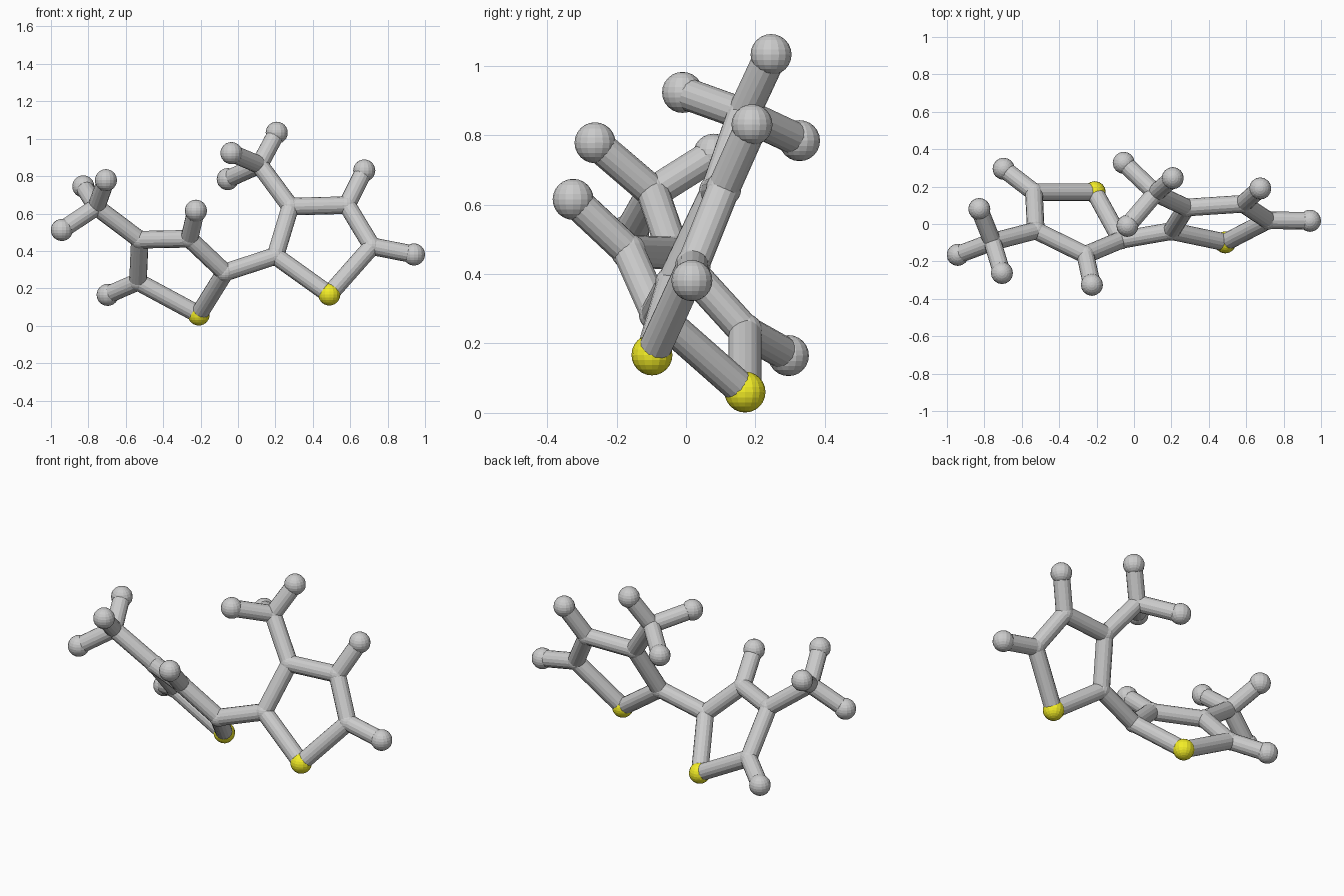
import bpy
from mathutils import Vector

if "Cube" in bpy.data.objects:
    bpy.data.objects.remove(bpy.data.objects["Cube"])

# Atom centres: two five-sided rings joined by one link, each with a three-pronged side group
ATOMS = {
    "left_ring_sulfur": (-.21, .17, .06), "left_ring_a": (-.07, -.085, .285),
    "left_ring_b": (-.26, -.165, .465), "left_ring_c": (-.525, -.035, .46),
    "left_ring_d": (-.535, .17, .235), "left_tip_b": (-.225, -.325, .615),
    "left_tip_d": (-.697, .295, .165), "left_methyl": (-.757, -.095, .635),
    "left_prong_1": (-.827, .08, .745), "left_prong_2": (-.706, -.262, .778),
    "left_prong_3": (-.942, -.165, .512),
    "right_ring_sulfur": (.488, -.098, .167), "right_ring_a": (.2, -.038, .373),
    "right_ring_b": (.28, .088, .637), "right_ring_c": (.583, .108, .645),
    "right_ring_d": (.716, .02, .425), "right_tip_c": (.675, .19, .83),
    "right_tip_d": (.941, .017, .381), "right_methyl": (.115, .165, .86),
    "right_prong_1": (.207, .245, 1.032), "right_prong_2": (-.035, -.01, .923),
    "right_prong_3": (-.055, .327, .784),
}
LINKS = [("left_ring_a", "right_ring_a"),
         ("left_ring_b", "left_tip_b"), ("left_ring_d", "left_tip_d"),
         ("left_ring_c", "left_methyl"), ("right_ring_c", "right_tip_c"),
         ("right_ring_d", "right_tip_d"), ("right_ring_b", "right_methyl")]
for side in ("left", "right"):
    ring = [f"{side}_ring_{k}" for k in ("sulfur", "a", "b", "c", "d")]
    LINKS += list(zip(ring, ring[1:] + ring[:1]))
    LINKS += [(f"{side}_methyl", f"{side}_prong_{i}") for i in (1, 2, 3)]

yellow = bpy.data.materials.new("yellow")
yellow.diffuse_color = (.9, .85, .02, 1)
yellow.use_nodes = True
yellow.node_tree.nodes["Principled BSDF"].inputs["Base Color"].default_value = yellow.diffuse_color

# Balls: large for sulfur and the free tips, small at the carbon joints
for name, p in ATOMS.items():
    big = any(k in name for k in ("sulfur", "tip", "prong"))
    bpy.ops.mesh.primitive_uv_sphere_add(segments=16, ring_count=12,
                                         radius=.059 if big else .051, location=p)
    ball = bpy.context.object
    ball.name = name + "_ball"
    if "sulfur" in name:
        ball.data.materials.append(yellow)

# Sticks: plain flat-sided cylinders between ball centres
for a, b in LINKS:
    p, q = Vector(ATOMS[a]), Vector(ATOMS[b])
    bpy.ops.mesh.primitive_cylinder_add(vertices=16, radius=.047, depth=(q - p).length,
                                        location=(p + q) / 2)
    stick = bpy.context.object
    stick.rotation_euler = (q - p).to_track_quat('Z', 'Y').to_euler()
    stick.name = f"stick_{a}_to_{b}"
